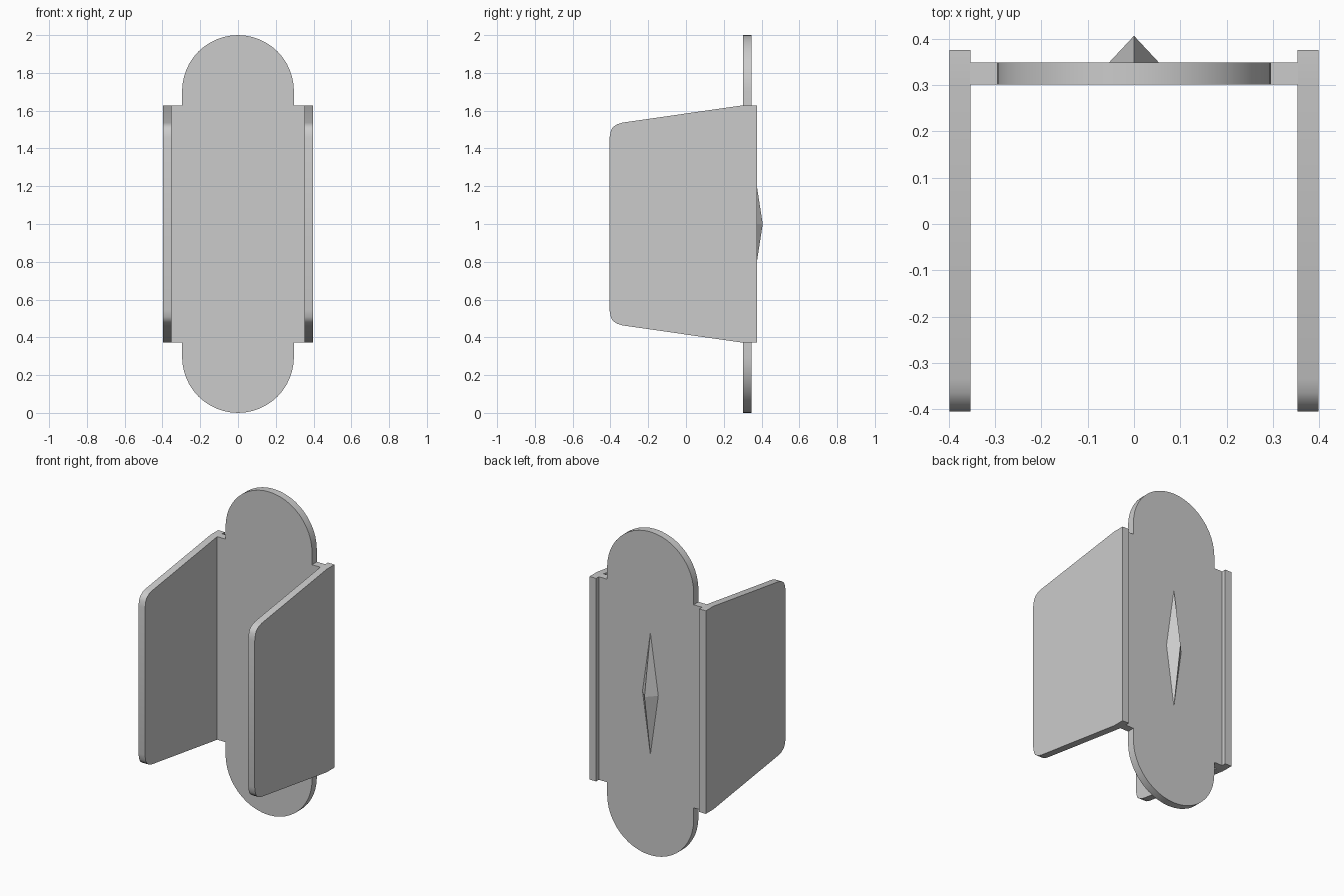
import bpy, bmesh
from math import sin, cos, pi, radians
from mathutils import Vector

if "Cube" in bpy.data.objects:
    bpy.data.objects.remove(bpy.data.objects["Cube"])


def finish(name, bm):
    bmesh.ops.recalc_face_normals(bm, faces=bm.faces)
    mesh = bpy.data.meshes.new(name)
    bm.to_mesh(mesh)
    bm.free()
    obj = bpy.data.objects.new(name, mesh)
    bpy.context.collection.objects.link(obj)
    bpy.ops.object.select_all(action='DESELECT')
    obj.select_set(True)
    bpy.context.view_layer.objects.active = obj
    bpy.ops.object.shade_smooth_by_angle(angle=radians(30))
    return obj


def extrude_outline(name, points, offset):
    bm = bmesh.new()
    face = bm.faces.new([bm.verts.new(p) for p in points])
    out = bmesh.ops.extrude_face_region(bm, geom=[face])
    verts = [g for g in out["geom"] if isinstance(g, bmesh.types.BMVert)]
    bmesh.ops.translate(bm, verts=verts, vec=Vector(offset))
    return finish(name, bm)


MID, HALF = 1.0, 0.628      # mid height, half height of the hinged edge
R = 0.296                   # radius of the rounded ends

# Back plate: rounded ends, with shoulders reaching out to the side panels
SHOULDER = 0.354
upper = [(SHOULDER, HALF), (R, HALF)]
upper += [(R * cos(a), 1.0 - R + R * sin(a)) for a in (pi * i / 24 for i in range(25))]
upper += [(-R, HALF), (-SHOULDER, HALF)]
outline = [(x, 0.301, MID + z) for x, z in upper]
outline += [(-x, 0.301, MID - z) for x, z in upper]
extrude_outline("back_plate", outline, (0, 0.047, 0))

# Side panels: tapering towards the front, with softened front corners
half = [(0.375, HALF), (0.30, HALF), (-0.335, 0.537), (-0.365, 0.528),
        (-0.388, 0.512), (-0.398, 0.492), (-0.405, 0.455)]
profile = [(y, MID + z) for y, z in half] + [(y, MID - z) for y, z in reversed(half)]
for label, s in (("left", -1), ("right", 1)):
    extrude_outline(label + "_side_panel", [(s * 0.353, y, z) for y, z in profile],
                    (s * 0.045, 0, 0))

# Long diamond stud on the back
bm = bmesh.new()
base = [bm.verts.new((x, 0.346, MID + z))
        for x, z in ((0.056, 0), (0, 0.39), (-0.056, 0), (0, -0.39))]
tip = bm.verts.new((0, 0.406, MID))
bm.faces.new(base)
for i in range(4):
    bm.faces.new((base[i], base[(i + 1) % 4], tip))
stud = finish("back_diamond_stud", bm)
for poly in stud.data.polygons:
    poly.use_smooth = False
